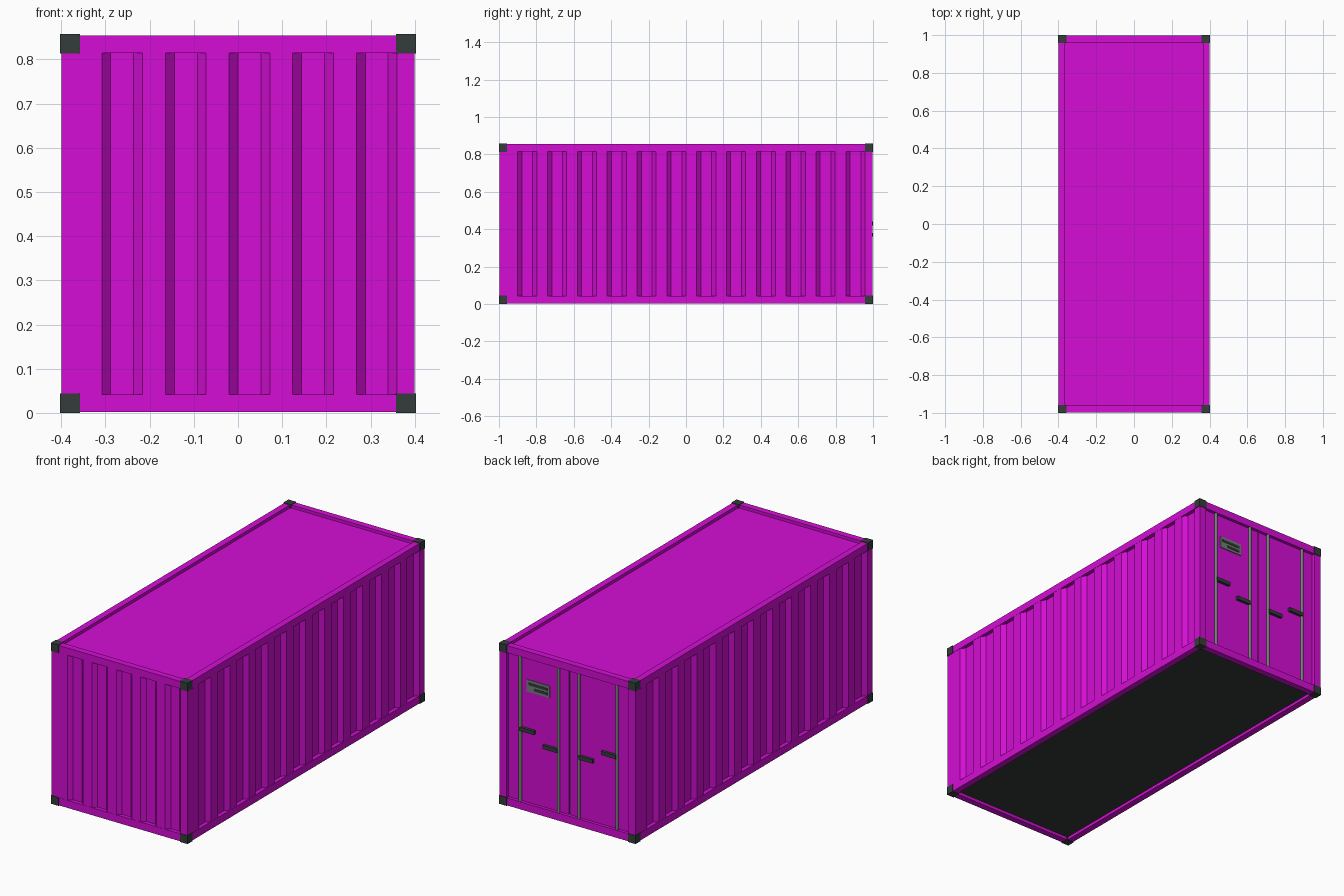
import bpy, bmesh, math
from mathutils import Matrix

if "Cube" in bpy.data.objects:
    bpy.data.objects.remove(bpy.data.objects["Cube"])


def material(name, rgb):
    m = bpy.data.materials.new(name)
    m.diffuse_color = (*rgb, 1)
    m.use_nodes = True
    m.node_tree.nodes["Principled BSDF"].inputs["Base Color"].default_value = m.diffuse_color
    return m


MAGENTA = material("magenta_paint", (0.66, 0.004, 0.66))
DARK = material("dark_steel", (0.035, 0.045, 0.043))
GREY = material("grey_steel", (0.17, 0.21, 0.19))

# outer frame half sizes, height range and member widths
HX, HY, Z0, Z1 = 0.4, 0.997, 0.002, 0.854
POST, RAIL = 0.04, 0.035


def finish(name, bm, mat):
    bmesh.ops.recalc_face_normals(bm, faces=bm.faces)
    me = bpy.data.meshes.new(name)
    bm.to_mesh(me)
    bm.free()
    me.materials.append(mat)
    ob = bpy.data.objects.new(name, me)
    bpy.context.collection.objects.link(ob)
    return ob


def box(name, x, y, z, mat):
    """Box from (low, high) ranges."""
    bm = bmesh.new()
    c = [(a + b) / 2 for a, b in (x, y, z)]
    s = [abs(b - a) for a, b in (x, y, z)]
    bmesh.ops.create_cube(bm, size=1, matrix=Matrix.Translation(c) @ Matrix.Diagonal((*s, 1)))
    return finish(name, bm, mat)


def corrugated_wall(name, half, dist, count, angle):
    """Wall facing -y with trapezoid grooves, turned about z into place."""
    step, depth = 2 * half / count, 0.02
    pts = []
    for i in range(count):
        x = -half + i * step
        pts += [(x, 0), (x + 0.36 * step, 0), (x + 0.5 * step, depth), (x + 0.86 * step, depth)]
    pts += [(half, 0), (half, 0.035), (-half, 0.035)]
    bm = bmesh.new()
    face = bm.faces.new([bm.verts.new((x, y - dist, 0.042)) for x, y in pts])
    up = bmesh.ops.extrude_face_region(bm, geom=[face])["geom"]
    bmesh.ops.translate(bm, vec=(0, 0, 0.815 - 0.042),
                        verts=[v for v in up if isinstance(v, bmesh.types.BMVert)])
    bmesh.ops.rotate(bm, verts=bm.verts, matrix=Matrix.Rotation(angle, 3, 'Z'))
    return finish(name, bm, MAGENTA)


# corrugated walls
corrugated_wall("front_wall", HX - POST, HY - 0.001, 5, 0)
corrugated_wall("right_wall", HY - POST, HX - 0.001, 12, math.pi / 2)
corrugated_wall("left_wall", HY - POST, HX - 0.001, 12, -math.pi / 2)

# corner posts and corner castings
for sx, nx in ((-1, "left"), (1, "right")):
    for sy, ny in ((-1, "front"), (1, "back")):
        box(f"{ny}_{nx}_post", (sx * HX, sx * (HX - POST)), (sy * HY, sy * (HY - POST)),
            (0.04, 0.815), MAGENTA)
        for z, nz in (((0, 0.044), "bottom"), ((0.813, 0.857), "top")):
            box(f"{ny}_{nx}_{nz}_casting", (sx * 0.403, sx * 0.358), (sy, sy * 0.957), z, DARK)

# top and bottom rails
for z, nz in (((Z0, 0.042), "bottom"), ((0.815, Z1), "top")):
    for s, nx, ny in ((-1, "left", "front"), (1, "right", "back")):
        box(f"{nx}_{nz}_rail", (s * HX, s * (HX - RAIL)), (-0.96, 0.96), z, MAGENTA)
        box(f"{ny}_{nz}_rail", (-0.36, 0.36), (s * HY, s * (HY - RAIL)), z, MAGENTA)

# roof and floor sheets, sunk between the rails
box("roof", (-0.366, 0.366), (-0.963, 0.963), (0.825, 0.838), MAGENTA)
box("floor", (-0.366, 0.366), (-0.963, 0.963), (0.018, 0.035), DARK)

# rear doors with a dark seal in the middle gap
DOOR = 0.98
box("door_seal", (-0.005, 0.005), (0.955, DOOR - 0.004), (0.04, 0.817), DARK)
for s, nx in ((-1, "left"), (1, "right")):
    box(f"{nx}_door", (s * 0.004, s * 0.362), (0.955, DOOR), (0.04, 0.817), MAGENTA)
    # locking bars
    for x, nb in ((0.06, "inner"), (0.285, "outer")):
        bm = bmesh.new()
        bmesh.ops.create_cone(bm, cap_ends=True, segments=10, radius1=0.008, radius2=0.008,
                              depth=0.775, matrix=Matrix.Translation((s * x, DOOR + 0.008, 0.4285)))
        bar = finish(f"{nx}_{nb}_locking_bar", bm, GREY)
        for p in bar.data.polygons:
            p.use_smooth = len(p.vertices) == 4
    # handles: outer ones reach inwards, inner ones reach outwards
    box(f"{nx}_outer_handle", (s * 0.198, s * 0.285), (DOOR + 0.004, DOOR + 0.019), (0.42, 0.44), DARK)
    box(f"{nx}_inner_handle", (s * 0.06, s * 0.147), (DOOR + 0.004, DOOR + 0.019), (0.36, 0.38), DARK)

# data plate with two plain dark strips
box("data_plate", (0.115, 0.25), (DOOR, DOOR + 0.005), (0.633, 0.697), GREY)
box("plate_strip_upper", (0.127, 0.238), (DOOR + 0.005, DOOR + 0.007), (0.67, 0.683), DARK)
box("plate_strip_lower", (0.127, 0.205), (DOOR + 0.005, DOOR + 0.007), (0.646, 0.659), DARK)
